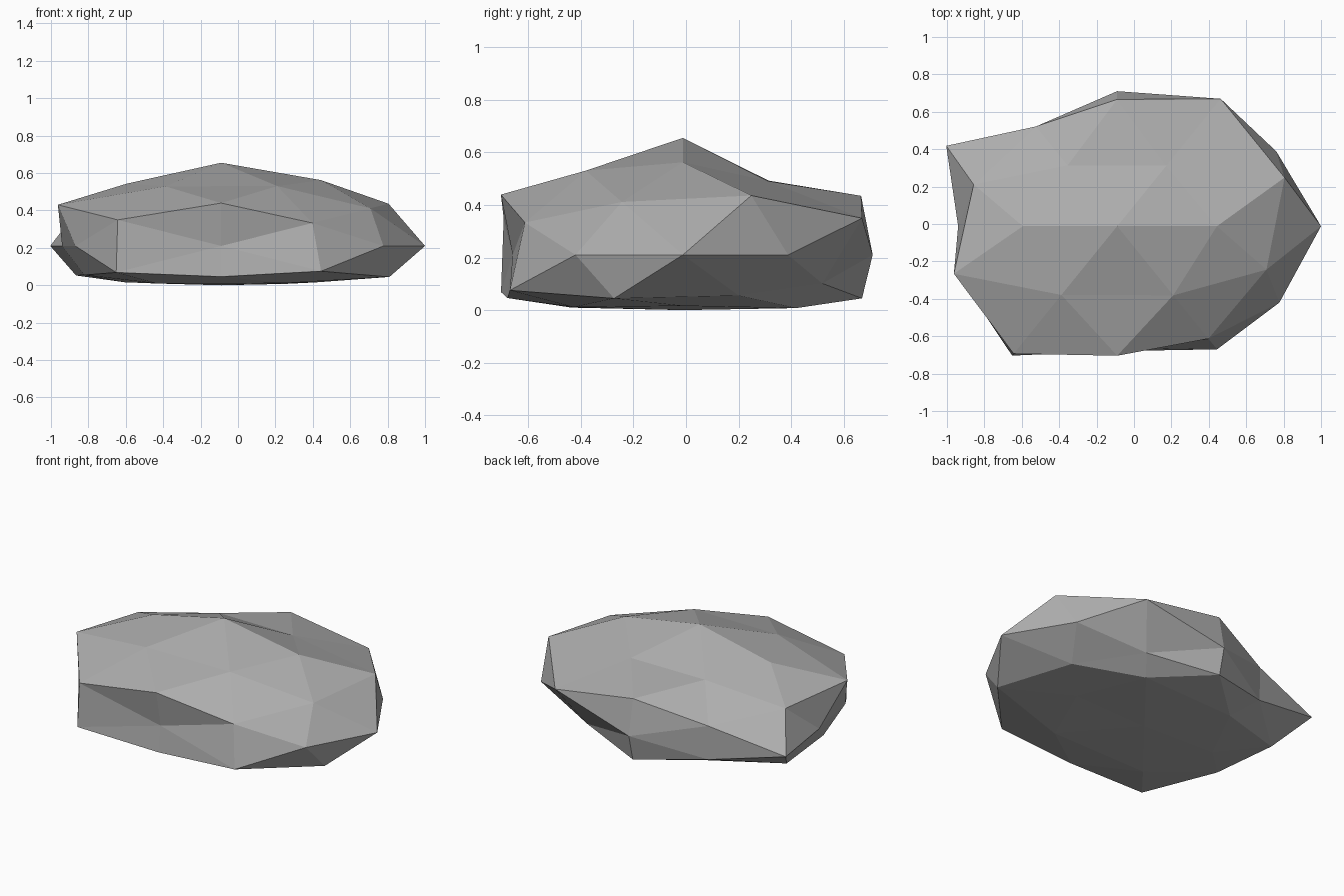
import bpy, bmesh
from mathutils import Vector

if "Cube" in bpy.data.objects:
    bpy.data.objects.remove(bpy.data.objects["Cube"])

CENTRE = Vector((-0.09, -0.012, 0.21))
SCALE = Vector((1.09, 0.83, 0.445))
GROUND_LEVEL, GROUND_SQUASH = 0.065, 0.25

# Directions of a once-subdivided icosahedron, one family per row, with the
# roughness (radius) of each mirrored copy: x sign, then y, then z, plus first
FAMILIES = [
    ((0.526, 0, 0.851), (0.93, 0.90, 0.88, 0.90)),
    ((0, 0.851, 0.526), (0.96, 0.965, 0.98, 0.945)),
    ((0.851, 0.526, 0), (0.917, 0.935, 0.985, 0.84)),
    ((1, 0, 0), (1.0, 0.78)),
    ((0, 1, 0), (0.87, 0.78)),
    ((0, 0, 1), (1.0, 0.91)),
    ((0.309, 0.5, 0.809), (0.78, 1.04, 0.89, 1.0, 0.785, 0.95, 0.885, 1.02)),
    ((0.5, 0.809, 0.309), (1.015, 0.79, 0.895, 0.98, 0.795, 0.79, 1.015, 1.03)),
    ((0.809, 0.309, 0.5), (1.015, 0.83, 0.905, 1.02, 0.87, 0.88, 0.99, 0.83)),
]


def mirrored(d):
    """All sign combinations of a direction, skipping zero components."""
    s = [(1, -1) if c else (1,) for c in d]
    return [Vector((d[0] * x, d[1] * y, d[2] * z))
            for x in s[0] for y in s[1] for z in s[2]]


# Faceted ball
bm = bmesh.new()
radius = {}
for direction, radii in FAMILIES:
    for d, r in zip(mirrored(direction), radii):
        radius[bm.verts.new(d)] = r
bmesh.ops.convex_hull(bm, input=list(bm.verts))

# Roughen, flatten and settle the ball onto the ground
for v, r in radius.items():
    v.co = CENTRE + v.co * SCALE * r
    if v.co.z < GROUND_LEVEL:
        v.co.z = GROUND_LEVEL + GROUND_SQUASH * (v.co.z - GROUND_LEVEL)
bmesh.ops.recalc_face_normals(bm, faces=bm.faces)

mesh = bpy.data.meshes.new("rock")
bm.to_mesh(mesh)
bm.free()
rock = bpy.data.objects.new("rock", mesh)
bpy.context.collection.objects.link(rock)

# Stone colour
stone = bpy.data.materials.new("grey stone")
stone.diffuse_color = (0.42, 0.42, 0.42, 1)
stone.use_nodes = True
stone.node_tree.nodes["Principled BSDF"].inputs["Base Color"].default_value = stone.diffuse_color
mesh.materials.append(stone)
